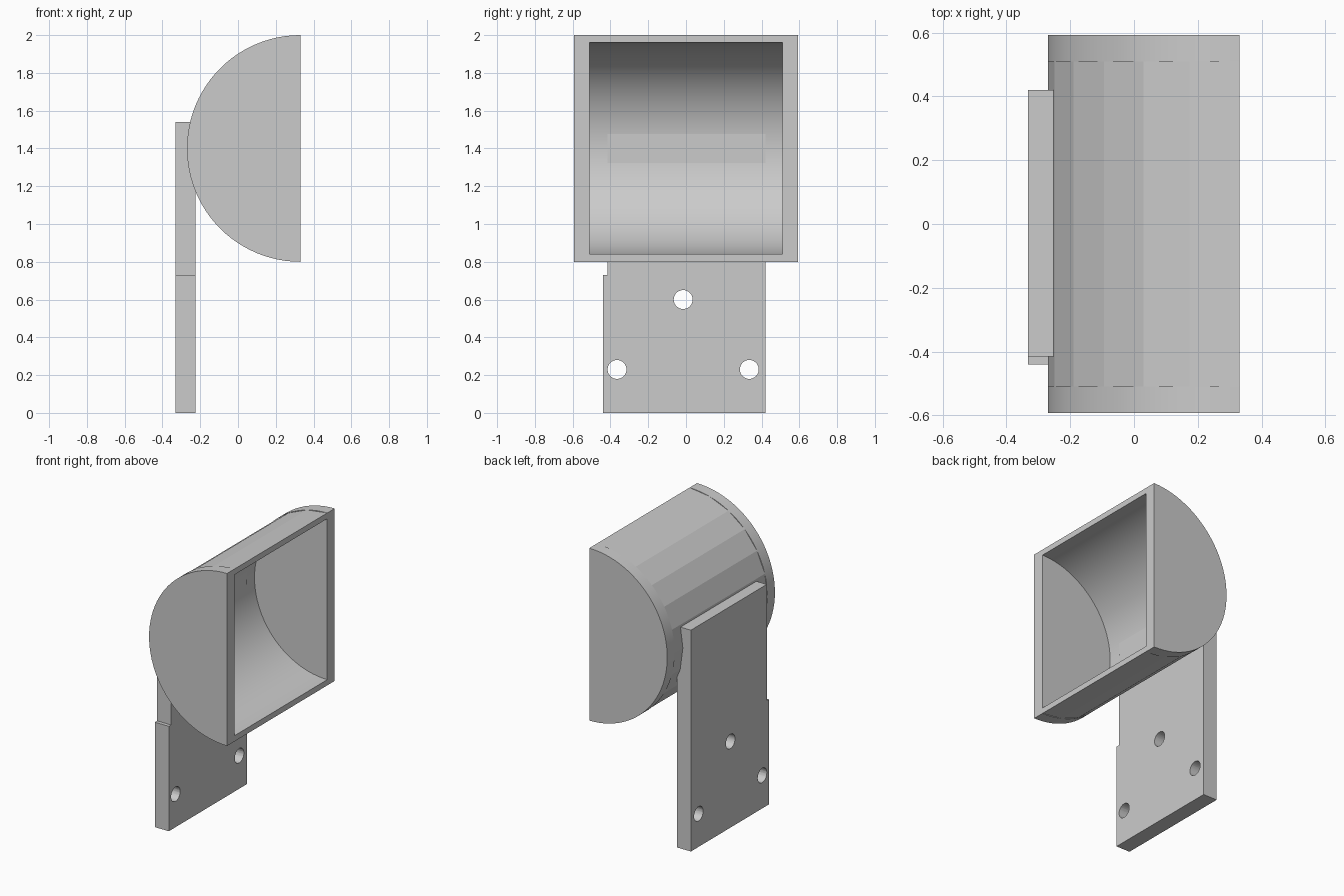
import bpy, bmesh
from math import sin, cos, pi, radians
from mathutils import Matrix, Vector

if "Cube" in bpy.data.objects:
    bpy.data.objects.remove(bpy.data.objects["Cube"])

grey = bpy.data.materials.new("plain grey")
grey.use_nodes = True
grey.diffuse_color = (0.6, 0.6, 0.6, 1)
grey.node_tree.nodes["Principled BSDF"].inputs["Base Color"].default_value = grey.diffuse_color

CX, CZ, R_OUT, R_IN = 0.33, 1.4, 0.6, 0.56
HALF, INNER = 0.592, 0.51

# Axes for profiles drawn in the xz plane and in the yz plane
ALONG_Y = Matrix.Rotation(pi / 2, 4, "X")
ALONG_X = Matrix(((0, 0, 1, 0), (1, 0, 0, 0), (0, 1, 0, 0), (0, 0, 0, 1)))


def arc(cx, cy, r, start, end, n):
    angles = [radians(start + (end - start) * i / n) for i in range(n + 1)]
    return [(cx + r * cos(a), cy + r * sin(a)) for a in angles]


def extrude_profile(name, loops, depth, axes, offset):
    """Filled outline with optional holes, extruded to a solid."""
    curve = bpy.data.curves.new(name, "CURVE")
    curve.dimensions, curve.fill_mode, curve.extrude = "2D", "BOTH", depth / 2
    for loop in loops:
        spline = curve.splines.new("POLY")
        spline.points.add(len(loop) - 1)
        for point, (u, v) in zip(spline.points, loop):
            point.co = (u, v, 0, 1)
        spline.use_cyclic_u = True
    source = bpy.data.objects.new(name + "_outline", curve)
    mesh = bpy.data.meshes.new_from_object(source)
    bpy.data.objects.remove(source)
    bpy.data.curves.remove(curve)
    bm = bmesh.new()
    bm.from_mesh(mesh)
    bmesh.ops.remove_doubles(bm, verts=bm.verts, dist=0.0001)
    bmesh.ops.dissolve_limit(bm, angle_limit=0.01, verts=bm.verts, edges=bm.edges)
    bmesh.ops.transform(bm, matrix=Matrix.Translation(Vector(offset)) @ axes, verts=bm.verts)
    bmesh.ops.recalc_face_normals(bm, faces=bm.faces)
    bm.to_mesh(mesh)
    bm.free()
    mesh.materials.clear()
    mesh.materials.append(grey)
    obj = bpy.data.objects.new(name, mesh)
    bpy.context.collection.objects.link(obj)
    bpy.ops.object.select_all(action="DESELECT")
    obj.select_set(True)
    bpy.context.view_layer.objects.active = obj
    bpy.ops.object.shade_smooth_by_angle(angle=radians(10))
    return obj


# Half-round shell, faceted outside and smooth inside
shell = arc(CX, CZ, R_OUT, 90, 270, 12) + arc(CX, CZ, R_IN, 270, 90, 48)
extrude_profile("scoop_shell", [shell], 2 * INNER, ALONG_Y, (0, 0, 0))

# Solid half-disc ends
half_disc = arc(CX, CZ, R_OUT, 90, 270, 48)
for side, name in ((-1, "front_end"), (1, "back_end")):
    extrude_profile(name, [half_disc], HALF - INNER, ALONG_Y,
                    (0, side * (HALF + INNER) / 2, 0))

# Mounting plate with a small side step and three screw holes
outline = [(-0.44, 0), (0.42, 0), (0.42, 1.54), (-0.415, 1.54), (-0.415, 0.73), (-0.44, 0.73)]
holes = [arc(y, z, 0.05, 0, 350, 35) for y, z in ((-0.015, 0.6), (-0.365, 0.23), (0.335, 0.23))]
extrude_profile("mounting_plate", [outline] + holes, 0.107, ALONG_X, (-0.278, 0, 0))
